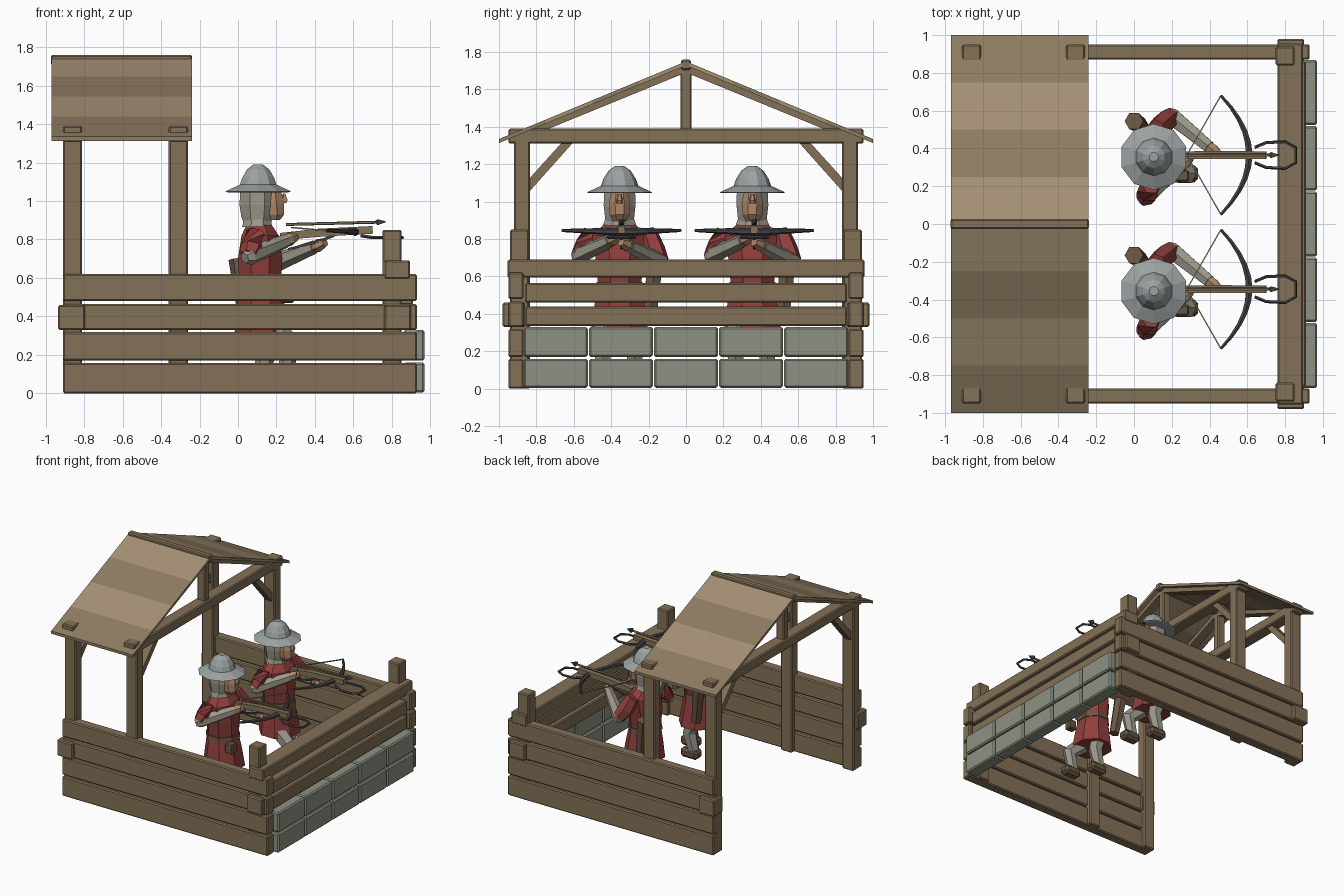
import bpy, bmesh
from math import sin, cos, pi
from mathutils import Vector

if "Cube" in bpy.data.objects:
    bpy.data.objects.remove(bpy.data.objects["Cube"])


def mat(name, r, g, b):
    m = bpy.data.materials.new(name)
    m.diffuse_color = (r, g, b, 1)
    m.use_nodes = True
    m.node_tree.nodes["Principled BSDF"].inputs["Base Color"].default_value = m.diffuse_color
    return m


WOOD = mat("wood", .23, .165, .095)
DARK = mat("dark_wood", .14, .095, .055)
ROOF_A = mat("roof_mid", .27, .20, .12)
ROOF_B = mat("roof_light", .37, .28, .175)
STONE = mat("stone", .27, .29, .23)
STEEL = mat("steel", .33, .36, .36)
IRON = mat("iron", .06, .06, .06)
RED = mat("red_cloth", .28, .05, .045)
LINEN = mat("linen", .33, .32, .26)
SKIN = mat("skin", .42, .24, .14)


def finish(name, bm, m, bevel=0):
    bmesh.ops.recalc_face_normals(bm, faces=bm.faces)
    me = bpy.data.meshes.new(name)
    bm.to_mesh(me)
    bm.free()
    me.materials.append(m)
    ob = bpy.data.objects.new(name, me)
    bpy.context.collection.objects.link(ob)
    if bevel:
        b = ob.modifiers.new("bevel", 'BEVEL')
        b.width, b.segments = bevel, 1
    return ob


def box(name, x, y, z, m=WOOD, bevel=.008):
    """Box from (min, max) pairs."""
    bm = bmesh.new()
    bmesh.ops.create_cube(bm, size=1)
    for v in bm.verts:
        v.co = [p[0] + (c + .5) * (p[1] - p[0]) for p, c in zip((x, y, z), v.co)]
    return finish(name, bm, m, bevel)


def prism(name, yz, x, m=WOOD, bevel=0):
    """Extrude a y-z profile between two x values."""
    bm = bmesh.new()
    f = bm.faces.new([bm.verts.new((x[0], y, z)) for y, z in yz])
    ext = bmesh.ops.extrude_face_region(bm, geom=[f])['geom']
    bmesh.ops.translate(bm, vec=(x[1] - x[0], 0, 0),
                        verts=[v for v in ext if isinstance(v, bmesh.types.BMVert)])
    return finish(name, bm, m, bevel)


def skin_rings(name, rings, m):
    bm = bmesh.new()
    rs = [[bm.verts.new(p) for p in r] for r in rings]
    n = len(rs[0])
    for a, b in zip(rs, rs[1:]):
        for i in range(n):
            bm.faces.new((a[i], a[(i + 1) % n], b[(i + 1) % n], b[i]))
    bm.faces.new(rs[0])
    bm.faces.new(rs[-1])
    return finish(name, bm, m)


def loft(name, x, y, sections, m, n=10):
    """Stack of elliptical rings: (z, rx, ry, x shift)."""
    return skin_rings(name, [[(x + s[3] + s[1] * cos(2 * pi * (i + .5) / n),
                               y + s[2] * sin(2 * pi * (i + .5) / n), s[0])
                              for i in range(n)] for s in sections], m)


def tube(name, pts, radii, m, n=6, y0=0):
    """Tapered tube through points, with mitred rings."""
    pts = [Vector(p) + Vector((0, y0, 0)) for p in pts]
    rings = []
    for i, p in enumerate(pts):
        d = (pts[min(i + 1, len(pts) - 1)] - pts[max(i - 1, 0)]).normalized()
        u = d.cross(Vector((0, 0, 1)) if abs(d.z) < .9 else Vector((1, 0, 0))).normalized()
        w = d.cross(u)
        rings.append([p + radii[i] * (u * cos(2 * pi * (k + .5) / n) + w * sin(2 * pi * (k + .5) / n))
                      for k in range(n)])
    return skin_rings(name, rings, m)


def ys(s, a, b):
    return tuple(sorted((s * a, s * b)))


# Side walls, posts and clamp blocks, mirrored front to back
for s in (-1, 1):
    for z in ((0, .158), (.17, .318), (.33, .465), (.48, .62)):
        box("side_plank", (-.91, .93), ys(s, .87, .95), z)
    for x in (-.86, -.31):
        box("roof_post", (x - .05, x + .05), ys(s, .835, .92), (0, 1.33))
    box("corner_post", (.75, .85), ys(s, .84, .94), (0, .85))
    for x in ((-.935, -.795), (.76, .90)):
        box("clamp_block", x, ys(s, .86, .98), (.33, .46))

# Front parapet rails and stone facing
box("parapet_top_rail", (.76, .895), (-.955, .955), (.595, .69))
box("parapet_rail", (.80, .91), (-.86, .86), (.46, .565))
box("parapet_rail", (.80, .91), (-.86, .86), (.335, .44))
for k in range(5):
    y = -.87 + k * .348
    for z in ((0.005, .16), (.17, .33)):
        box("stone_block", (.86, .97), (y + .003, y + .345), z, STONE, .01)


# Roof slope height at a distance from the ridge
def rz(y):
    return 1.75 - .415 * abs(y)


# Roof trusses
for x in (-.86, -.31):
    box("tie_beam", (x - .05, x + .05), (-.95, .95), (1.31, 1.39))
    box("king_post", (x - .035, x + .035), (-.03, .03), (1.38, 1.72))
    for s in (-1, 1):
        prism("rafter", [(0, rz(0) - .01), (s * .95, rz(.95) - .01),
                         (s * .88, rz(.88) - .055), (0, rz(0) - .06)], (x - .035, x + .035))
        prism("knee_brace", [(s * .85, 1.11), (s * .85, 1.04),
                             (s * .60, 1.32), (s * .66, 1.32)], (x - .03, x + .03), WOOD)

# Roof boards and ridge
for s in (-1, 1):
    for k in range(4):
        a, b = k * .25, k * .25 + .25
        prism("roof_board", [(s * a, rz(a)), (s * b, rz(b)), (s * b, rz(b) - .022),
                             (s * a, rz(a) - .022)], (-.97, -.24), ROOF_A if k % 2 else ROOF_B)
box("ridge_beam", (-.972, -.238), (-.026, .026), (1.705, 1.76))


def guard(y):
    # Helmet, head and face
    loft("helmet", .105, y, [(1.045, .165, .165, 0), (1.05, .18, .175, 0), (1.085, .10, .10, 0),
                            (1.12, .088, .088, 0), (1.165, .06, .06, 0), (1.19, .025, .025, 0)], STEEL, 10)
    loft("mail_hood", .10, y, [(.87, .07, .08, 0), (.92, .09, .085, 0), (.98, .10, .092, 0),
                               (1.06, .095, .09, 0)], LINEN, 8)
    loft("face", .17, y, [(.90, .035, .04, .015), (.93, .065, .058, .01), (.99, .075, .062, 0),
                          (1.045, .06, .05, 0)], SKIN, 8)
    loft("nose", .24, y, [(.99, .015, .018, 0), (1.005, .022, .018, 0), (1.04, .006, .01, 0)], SKIN, 5)

    # Coat, belt and hip gear
    loft("coat", .115, y, [(.31, .155, .165, .01), (.45, .135, .145, .005), (.56, .115, .125, 0),
                           (.70, .125, .14, 0), (.82, .105, .16, 0), (.87, .075, .10, -.005),
                           (.885, .06, .07, -.01)], RED, 8)
    loft("belt", .115, y, [(.535, .127, .137, 0), (.57, .124, .133, 0)], DARK, 8)
    loft("collar", .10, y, [(.865, .085, .10, 0), (.905, .075, .085, 0)], LINEN, 8)
    tube("quiver", [(.04, .165, .40), (.0, .19, .70)], (.04, .05), DARK, 6, y)
    box("pouch", (.22, .29), (y - .13, y - .07), (.47, .55), DARK)

    # Legs and boots
    for s, fx, fy in ((1, .14, .08), (-1, .26, -.09)):
        tube("leg", [(.11, s * .065, .40), (fx + .02, fy, .25), (fx - .02, fy, .10)],
             (.07, .055, .042), LINEN, 6, y)
        box("boot", (fx - .07, fx + .08), (y + fy - .045, y + fy + .045), (.05, .125), DARK, .02)

    # Arms: red upper sleeves, pale forearms, bare hands
    for sh, el, ha in (((.12, .15, .81), (.20, .215, .68), (.42, .035, .77)),
                       ((.09, -.15, .81), (.06, -.215, .715), (.27, -.03, .80))):
        sh, el, ha = Vector(sh), Vector(el), Vector(ha)
        tube("upper_sleeve", [sh + Vector((0, 0, .03)), (sh + el) / 2, el],
             (.05, .062, .05), RED, 6, y)
        tube("forearm", [el - (ha - el) * .12, el, el.lerp(ha, .9)], (.03, .05, .036), LINEN, 6, y)
        tube("hand", [el.lerp(ha, .85), ha, ha + (ha - el) * .15], (.028, .035, .022), SKIN, 6, y)

    # Crossbow stock, bow limbs, string, stirrup and trigger
    tube("crossbow_stock", [(.22, .01, .815), (.42, .01, .835), (.70, .01, .85)],
         (.027, .03, .028), WOOD, 4, y)
    bow = [(.46 + .15 * (1 - (k / 5) ** 2), .01 + .315 * k / 5, .838 + .008 * abs(k) / 5)
           for k in range(-5, 6)]
    tube("bow_limbs", bow, [.021 - .0025 * abs(k) for k in range(-5, 6)], IRON, 6, y)
    tube("bow_string", [bow[0], (.28, .01, .862), bow[-1]], (.005,) * 3, LINEN, 4, y)
    tube("stirrup", [(.64, .05, .82), (.70, .075, .81), (.80, .08, .81), (.855, .05, .81),
                     (.855, -.03, .81), (.80, -.06, .81), (.70, -.055, .81), (.64, -.03, .82)],
         (.009,) * 8, IRON, 5, y)
    tube("trigger_lever", [(.50, .01, .82), (.40, .01, .785), (.26, .01, .75)],
         (.01, .009, .008), IRON, 4, y)

    # Bolt
    tube("bolt_shaft", [(.25, .01, .878), (.73, .01, .89)], (.008, .008), WOOD, 5, y)
    tube("bolt_head", [(.715, .01, .89), (.725, .01, .89), (.77, .01, .892)], (.01, .022, .002), IRON, 4, y)


for y in (-.355, .355):
    guard(y)
